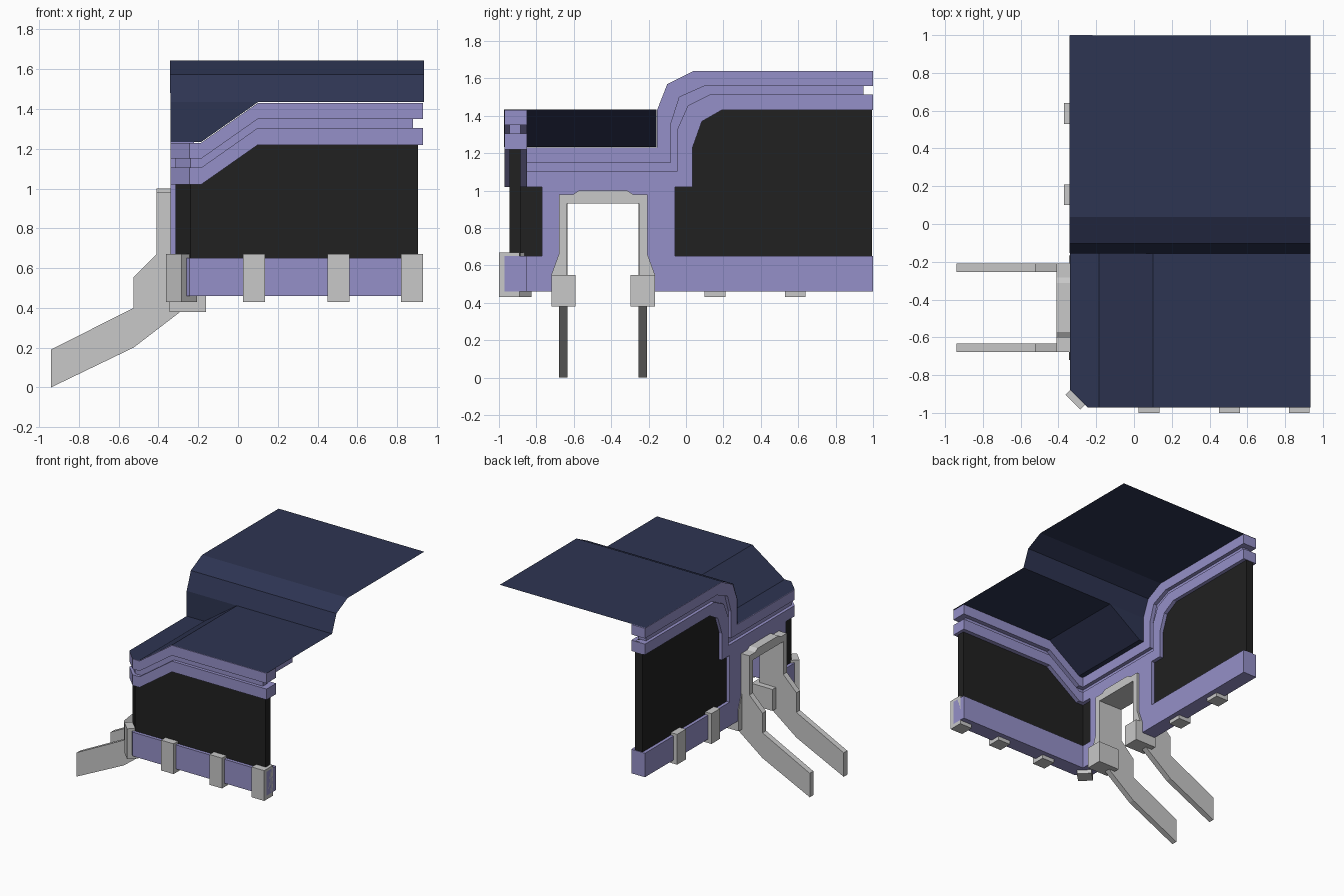
import bpy, bmesh
from math import radians
from mathutils import Matrix, Vector

cube = bpy.data.objects.get("Cube")
if cube:
    bpy.data.objects.remove(cube)


def material(name, rgb):
    m = bpy.data.materials.new(name)
    m.use_nodes = True
    m.diffuse_color = (*rgb, 1)
    m.node_tree.nodes["Principled BSDF"].inputs["Base Color"].default_value = (*rgb, 1)
    return m


LILAC = material("lilac wall", (0.30, 0.28, 0.58))
BLACK = material("black panel", (0.015, 0.015, 0.015))
GREY = material("light grey metal", (0.58, 0.58, 0.58))
NAVY = material("navy roof", (0.027, 0.035, 0.085))


def finish(bm, name, mat, chamfer=None):
    """Optionally slice off the building corner, then make the object."""
    if chamfer is not None:
        geom = bm.verts[:] + bm.edges[:] + bm.faces[:]
        cut = bmesh.ops.bisect_plane(bm, geom=geom, plane_co=(chamfer, -0.97, 0),
                                     plane_no=(-1, -1, 0), clear_outer=True)
        if name != "roof":
            edges = [e for e in cut["geom_cut"] if isinstance(e, bmesh.types.BMEdge)]
            bmesh.ops.holes_fill(bm, edges=edges)
    if name != "roof":
        bmesh.ops.recalc_face_normals(bm, faces=bm.faces)
    me = bpy.data.meshes.new(name)
    bm.to_mesh(me)
    bm.free()
    me.materials.append(mat)
    ob = bpy.data.objects.new(name, me)
    bpy.context.collection.objects.link(ob)
    return ob


def slab(name, mat, outline, axis, lo, hi, chamfer=None):
    """Extrude an outline: (y, z) along x, or (x, z) along y."""
    bm = bmesh.new()
    place = (lambda p: (lo, p[0], p[1])) if axis == "x" else (lambda p: (p[0], lo, p[1]))
    face = bm.faces.new([bm.verts.new(place(p)) for p in outline])
    ext = bmesh.ops.extrude_face_region(bm, geom=[face])
    move = Vector((hi - lo, 0, 0)) if axis == "x" else Vector((0, hi - lo, 0))
    bmesh.ops.translate(bm, vec=move,
                        verts=[v for v in ext["geom"] if isinstance(v, bmesh.types.BMVert)])
    return finish(bm, name, mat, chamfer)


def box(name, mat, x, y, z, turn=0):
    bm = bmesh.new()
    bmesh.ops.create_cube(bm, size=1)
    bmesh.ops.scale(bm, verts=bm.verts, vec=(x[1] - x[0], y[1] - y[0], z[1] - z[0]))
    bmesh.ops.rotate(bm, verts=bm.verts, matrix=Matrix.Rotation(radians(turn), 3, "Z"))
    bmesh.ops.translate(bm, verts=bm.verts,
                        vec=(sum(x) / 2, sum(y) / 2, sum(z) / 2))
    return finish(bm, name, mat)


def rect(a, b, lo, hi):
    return [(a, lo), (b, lo), (b, hi), (a, hi)]


# Wall thicknesses, outer and recessed
SIDE, SIDE_IN = (-0.34, -0.22), (-0.315, -0.25)
FRONT, FRONT_IN = (-0.97, -0.85), (-0.945, -0.885)
CORNER, CORNER_IN = -0.245, -0.215


# Trim lines on the side wall (y, z), from roof edge down to window edge
def side_line(z, bend, end=1.0, start=-0.97):
    return [(start, z), (bend[0][0], z)] + bend + [(end, bend[-1][1])]


bends = [
    [(-0.155, 1.43), (-0.10, 1.57), (0.04, 1.64)],
    [(-0.08, 1.36), (-0.035, 1.50), (0.10, 1.56)],
    [(-0.045, 1.33), (0.01, 1.455), (0.13, 1.515)],
    [(0.035, 1.23), (0.085, 1.37), (0.19, 1.43)],
]
levels = [1.23, 1.15, 1.105, 1.02]
side = [side_line(z, b) for z, b in zip(levels, bends)]


# Trim lines on the front wall (x, z)
def front_line(z, end=0.93, start=-0.34):
    return [(start, z), (-0.185, z), (0.10, z + 0.2), (end, z + 0.2)]


front = [front_line(z) for z in levels]

for label, i in (("upper", 0), ("lower", 2)):
    slab("side_trim_" + label, LILAC, side[i] + side[i + 1][::-1], "x", *SIDE, CORNER)
    slab("front_trim_" + label, LILAC, front[i] + front[i + 1][::-1], "y", *FRONT, CORNER)

# Recessed strips between the trims
slab("side_trim_groove", LILAC,
     side_line(1.16, bends[1], 0.95) + side_line(1.10, bends[2], 0.95)[::-1],
     "x", *SIDE_IN, CORNER_IN)
slab("front_trim_groove", LILAC, front_line(1.16, 0.88) + front_line(1.10, 0.88)[::-1],
     "y", *FRONT_IN, CORNER_IN)

# Black window panels
slab("side_window", BLACK,
     [(-0.1, 0.6), (0.995, 0.6)] + side_line(1.06, bends[2], 0.995, -0.1)[::-1],
     "x", *SIDE_IN)
slab("side_window_small", BLACK, rect(-0.945, -0.72, 0.6, 1.06), "x", *SIDE_IN, CORNER_IN)
slab("front_window", BLACK,
     [(-0.315, 0.6), (0.905, 0.6)] + front_line(1.06, 0.905, -0.315)[::-1],
     "y", *FRONT_IN, CORNER_IN)

# Skirts below the windows
slab("side_skirt_back", LILAC, rect(-0.06, 1.0, 0.46, 0.65), "x", *SIDE)
slab("side_skirt_front", LILAC, rect(-0.97, -0.77, 0.46, 0.65), "x", *SIDE, CORNER)
slab("front_skirt", LILAC, rect(-0.34, 0.93, 0.46, 0.65), "y", *FRONT, CORNER)

# Wall around the doorway
slab("door_surround", LILAC,
     [(-0.77, 0.46), (-0.65, 0.46), (-0.65, 0.95), (-0.235, 0.95),
      (-0.235, 0.46), (-0.06, 0.46), (-0.06, 1.02), (-0.77, 1.02)], "x", *SIDE)

# Door frame, feet and ramp arms, mirrored about the doorway centre
MID = -0.443
for label, s in (("front", -1), ("back", 1)):
    def at(d):
        return MID + s * d
    slab("door_post_" + label, GREY,
         [(at(0.192), 0.5), (at(0.192), 0.98), (at(0.237), 0.98), (at(0.237), 0.66),
          (at(0.277), 0.55), (at(0.277), 0.5)], "x", -0.345, -0.2)
    box("door_foot_" + label, GREY, (-0.345, -0.16), sorted((at(0.147), at(0.277))), (0.38, 0.55))
    slab("ramp_arm_" + label, GREY,
         [(-0.94, 0), (-0.525, 0.2), (-0.29, 0.38), (-0.29, 0.98), (-0.41, 0.98),
          (-0.41, 0.67), (-0.525, 0.555), (-0.525, 0.40), (-0.94, 0.19)],
         "y", *sorted((at(0.19), at(0.235))))
slab("door_lintel", GREY,
     [(MID - 0.23, 0.93), (MID + 0.23, 0.93), (MID + 0.23, 0.98), (MID + 0.16, 0.98),
      (MID + 0.13, 1.0), (MID - 0.13, 1.0), (MID - 0.16, 0.98), (MID - 0.23, 0.98)],
     "x", -0.41, -0.2)

# Clips along the foot of the walls
H = 0.055
for i, x in enumerate((0.08, 0.505, 0.875)):
    box(f"front_clip_{i + 1}", GREY, (x - H, x + H), (-1.0, -0.89), (0.43, 0.67))
for i, y in enumerate((0.155, 0.585)):
    box(f"side_clip_{i + 1}", GREY, (-0.37, -0.26), (y - H, y + H), (0.43, 0.67))
box("corner_clip", GREY, (-0.285 - H, -0.285 + H), (-0.905 - H, -0.905 + H), (0.43, 0.67), 45)

# Roof sheet: low front part, step and high rear part
bm = bmesh.new()
LIFT = 0.004


def sheet(a, b):
    rows = [[bm.verts.new(p) for p in line] for line in (a, b)]
    for i in range(len(a) - 1):
        bm.faces.new((rows[0][i], rows[0][i + 1], rows[1][i + 1], rows[1][i]))


low = front_line(1.23 + LIFT, 0.935)
step = -0.157
sheet([(x, -0.972, z) for x, z in low], [(x, step, z) for x, z in low])
high = [(step, 1.43 + LIFT)] + [(y - 0.002, z + LIFT) for y, z in side[0][3:]]
sheet([(0.935, y, z) for y, z in high], [(-0.342, y, z) for y, z in high])
bm.faces.new([bm.verts.new((x, step, z)) for x, z in low[:3] + [(-0.34, 1.43 + LIFT)]])
bmesh.ops.remove_doubles(bm, verts=bm.verts, dist=0.003)
finish(bm, "roof", NAVY, CORNER)
